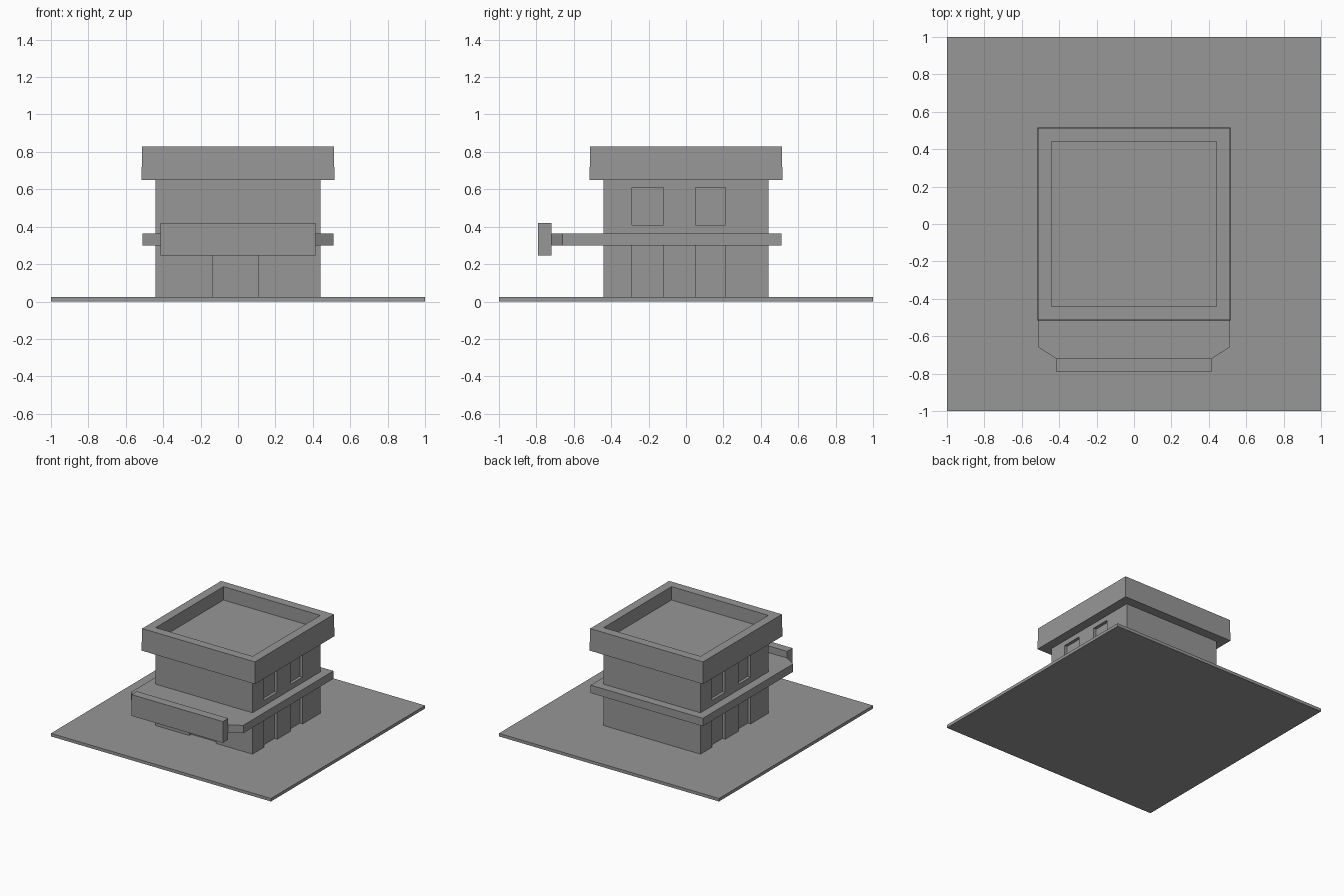
import bpy
import bmesh

cube = bpy.data.objects.get("Cube")
if cube:
    bpy.data.objects.remove(cube, do_unlink=True)

# Single flat grey for the whole building
GREY = (0.31, 0.31, 0.31, 1)
grey = bpy.data.materials.new("plain grey")
grey.use_nodes = True
grey.diffuse_color = GREY
grey.node_tree.nodes["Principled BSDF"].inputs["Base Color"].default_value = GREY


def finish(name, bm):
    bmesh.ops.recalc_face_normals(bm, faces=bm.faces)
    mesh = bpy.data.meshes.new(name)
    bm.to_mesh(mesh)
    bm.free()
    mesh.materials.append(grey)
    obj = bpy.data.objects.new(name, mesh)
    bpy.context.collection.objects.link(obj)
    return obj


def add_box(bm, xs, ys, zs):
    corners = bmesh.ops.create_cube(bm, size=1)["verts"]
    for v in corners:
        v.co = (xs[v.co.x > 0], ys[v.co.y > 0], zs[v.co.z > 0])


def box(name, xs, ys, zs):
    bm = bmesh.new()
    add_box(bm, xs, ys, zs)
    return finish(name, bm)


def prism(name, outline, z0, z1):
    bm = bmesh.new()
    face = bm.faces.new([bm.verts.new((x, y, z0)) for x, y in outline])
    top = bmesh.ops.extrude_face_region(bm, geom=[face])["geom"]
    for v in top:
        if isinstance(v, bmesh.types.BMVert):
            v.co.z = z1
    return finish(name, bm)


GROUND, WALL, DEPTH = 0.025, 0.44, 0.025

# Ground slab and walls
box("ground_slab", (-1, 1), (-1, 1), (0, GROUND))
walls = box("walls", (-WALL, WALL), (-WALL, WALL), (GROUND, 0.7))

# Recesses: front door, plus side doors and windows turned half round
bm = bmesh.new()
add_box(bm, (-0.135, 0.11), (-WALL - 0.05, -WALL + DEPTH), (0, 0.32))
for side in (1, -1):
    for y0, y1 in ((-0.29, -0.12), (0.05, 0.21)):
        for zs in ((0, 0.32), (0.41, 0.61)):
            xs = sorted((side * (WALL - DEPTH), side * (WALL + 0.05)))
            add_box(bm, xs, sorted((side * y0, side * y1)), zs)
cutter = finish("recess_cutter", bm)
cutter.hide_render = True
cutter.hide_viewport = True
cut = walls.modifiers.new("recesses", "BOOLEAN")
cut.operation = "DIFFERENCE"
cut.solver = "EXACT"
cut.object = cutter

# Canopy with chamfered front corners, and the blank sign board on it
half = [(0.51, 0.51), (0.51, -0.66), (0.415, -0.72)]
prism("canopy", half + [(-x, y) for x, y in reversed(half)], 0.3, 0.365)
box("sign_board", (-0.415, 0.415), (-0.79, -0.72), (0.245, 0.42))

# Parapet: slightly tapered block with a sunken roof
bm = bmesh.new()
add_box(bm, (-0.516, 0.516), (-0.516, 0.516), (0.65, 0.83))
for v in bm.verts:
    if v.co.z > 0.8:
        v.co.x *= 0.993
        v.co.y *= 0.993
bm.normal_update()
roof = max(bm.faces, key=lambda f: f.calc_center_median().z)
bmesh.ops.inset_region(bm, faces=[roof], thickness=0.072, use_even_offset=True)
well = bmesh.ops.extrude_face_region(bm, geom=[roof])["geom"]
bmesh.ops.translate(bm, vec=(0, 0, -0.11),
                    verts=[g for g in well if isinstance(g, bmesh.types.BMVert)])
if roof.is_valid:
    bmesh.ops.delete(bm, geom=[roof], context="FACES_ONLY")
finish("parapet", bm)
